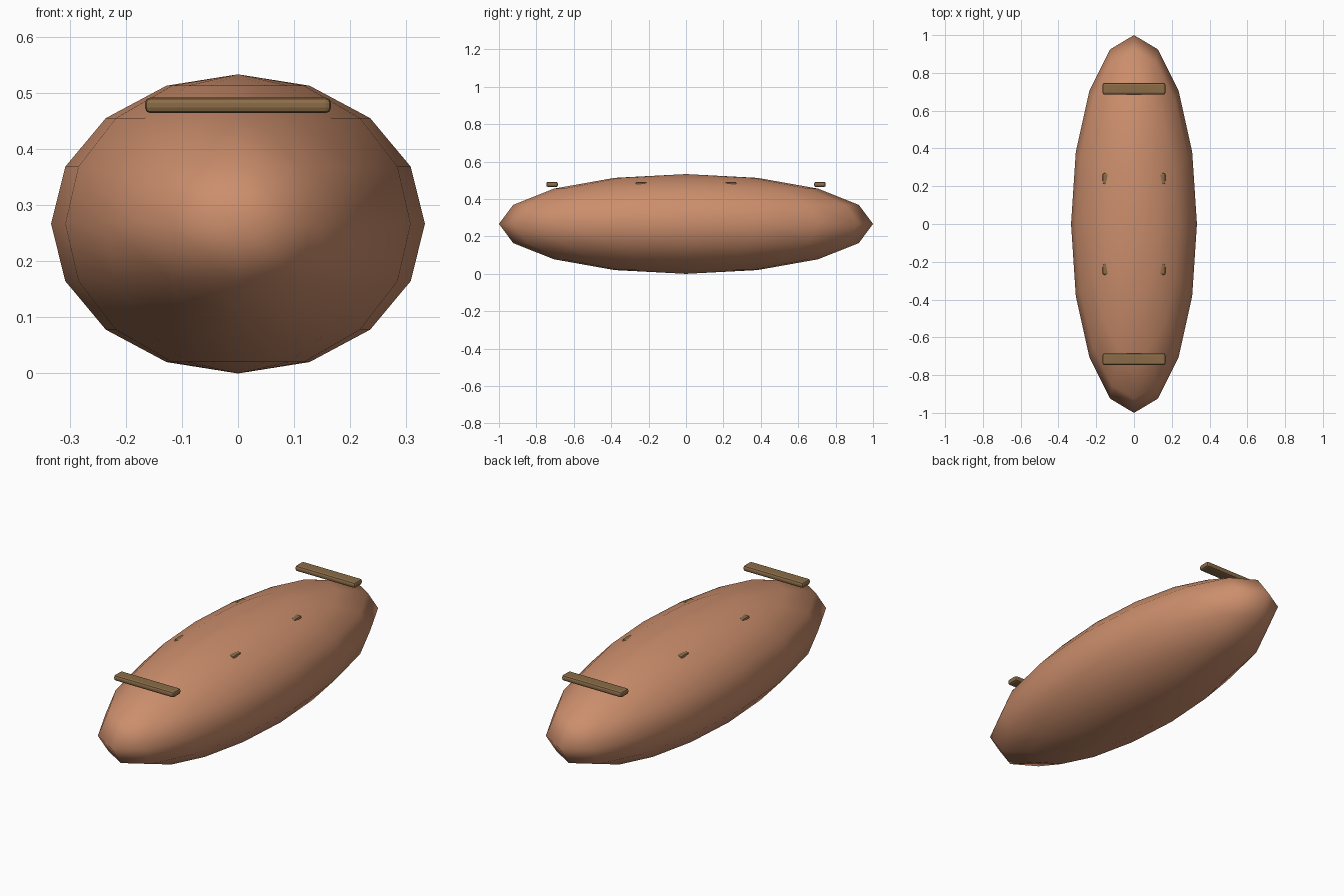
import bpy

if "Cube" in bpy.data.objects:
    bpy.data.objects.remove(bpy.data.objects["Cube"])


def material(name, color):
    m = bpy.data.materials.new(name)
    m.diffuse_color = (*color, 1)
    m.use_nodes = True
    m.node_tree.nodes["Principled BSDF"].inputs["Base Color"].default_value = m.diffuse_color
    return m


hull_mat = material("hull_wood", (0.60, 0.27, 0.15))
bar_mat = material("bar_wood", (0.26, 0.15, 0.065))

# Hull: low-poly smooth ellipsoid with its poles at top and bottom
bpy.ops.mesh.primitive_uv_sphere_add(segments=16, ring_count=8, radius=1,
                                     location=(0, 0, 0.2667))
hull = bpy.context.object
hull.name = "hull"
hull.scale = (0.3333, 1.0, 0.2667)
bpy.ops.object.transform_apply(location=False, rotation=False, scale=True)
bpy.ops.object.shade_smooth()
hull.data.materials.append(hull_mat)


# Cross bars: the inner pair only just breaks through the hull
def cross_bar(name, y):
    bpy.ops.mesh.primitive_cube_add(size=1, location=(0, y, 0.478))
    bar = bpy.context.object
    bar.name = name
    bar.scale = (0.332, 0.062, 0.028)
    bpy.ops.object.transform_apply(location=False, rotation=False, scale=True)
    bevel = bar.modifiers.new("rounded_edges", 'BEVEL')
    bevel.width = 0.01
    bevel.segments = 2
    bar.data.materials.append(bar_mat)


for side, end in ((-1, "front"), (1, "back")):
    cross_bar(end + "_outer_bar", side * 0.716)
    cross_bar(end + "_inner_bar", side * 0.239)
